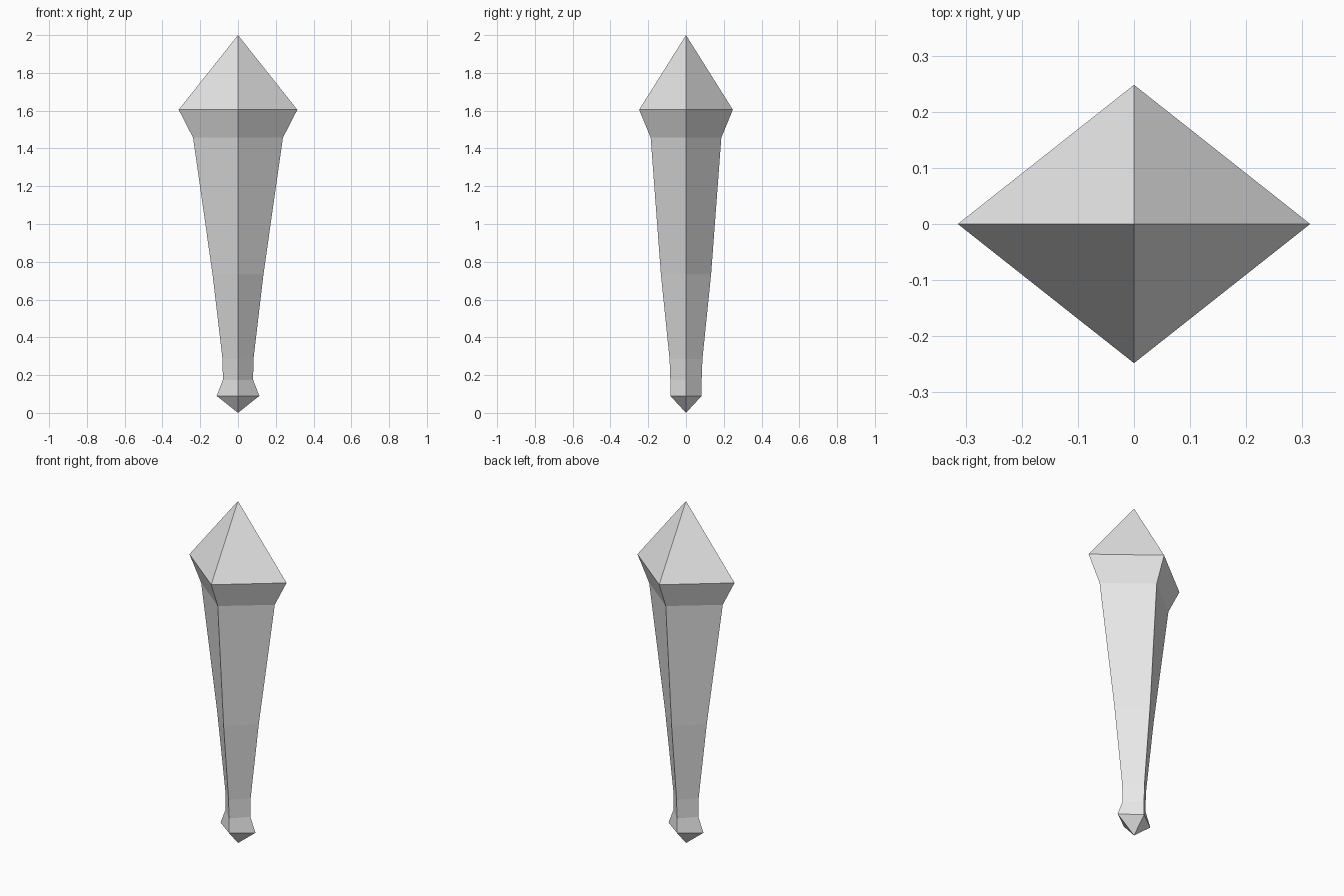
import bpy
import bmesh

cube = bpy.data.objects.get("Cube")
if cube:
    bpy.data.objects.remove(cube, do_unlink=True)

# Plain grey stone material
grey = bpy.data.materials.new("light_grey")
grey.use_nodes = True
colour = (0.8, 0.8, 0.8, 1.0)
grey.diffuse_color = colour
grey.node_tree.nodes["Principled BSDF"].inputs["Base Color"].default_value = colour


def diamond_ring(bm, z, rx, ry):
    """Four corners of a diamond-shaped cross-section."""
    return [bm.verts.new(p) for p in
            ((rx, 0, z), (0, ry, z), (-rx, 0, z), (0, -ry, z))]


def diamond_loft(name, sections, bottom_z, top_z):
    """Loft diamond sections and close both ends with points."""
    bm = bmesh.new()
    rings = [diamond_ring(bm, *s) for s in sections]
    bottom = bm.verts.new((0, 0, bottom_z))
    top = bm.verts.new((0, 0, top_z))
    for i in range(4):
        j = (i + 1) % 4
        bm.faces.new((bottom, rings[0][j], rings[0][i]))
        for low, high in zip(rings, rings[1:]):
            bm.faces.new((low[i], low[j], high[j], high[i]))
        bm.faces.new((rings[-1][i], rings[-1][j], top))
    bmesh.ops.recalc_face_normals(bm, faces=bm.faces[:])
    mesh = bpy.data.meshes.new(name)
    bm.to_mesh(mesh)
    bm.free()
    mesh.materials.append(grey)
    obj = bpy.data.objects.new(name, mesh)
    bpy.context.collection.objects.link(obj)
    return obj


# Sections from the foot up: height, half width, half depth
sections = [
    (0.09, 0.113, 0.083),    # foot flare
    (0.175, 0.08, 0.083),    # neck above the foot
    (0.285, 0.082, 0.087),   # lower shaft
    (0.735, 0.135, 0.133),   # middle shaft
    (1.457, 0.238, 0.187),   # top of the shaft
    (1.605, 0.314, 0.248),   # widest edge of the head
]
diamond_loft("faceted_spike", sections, 0.0, 2.0)
